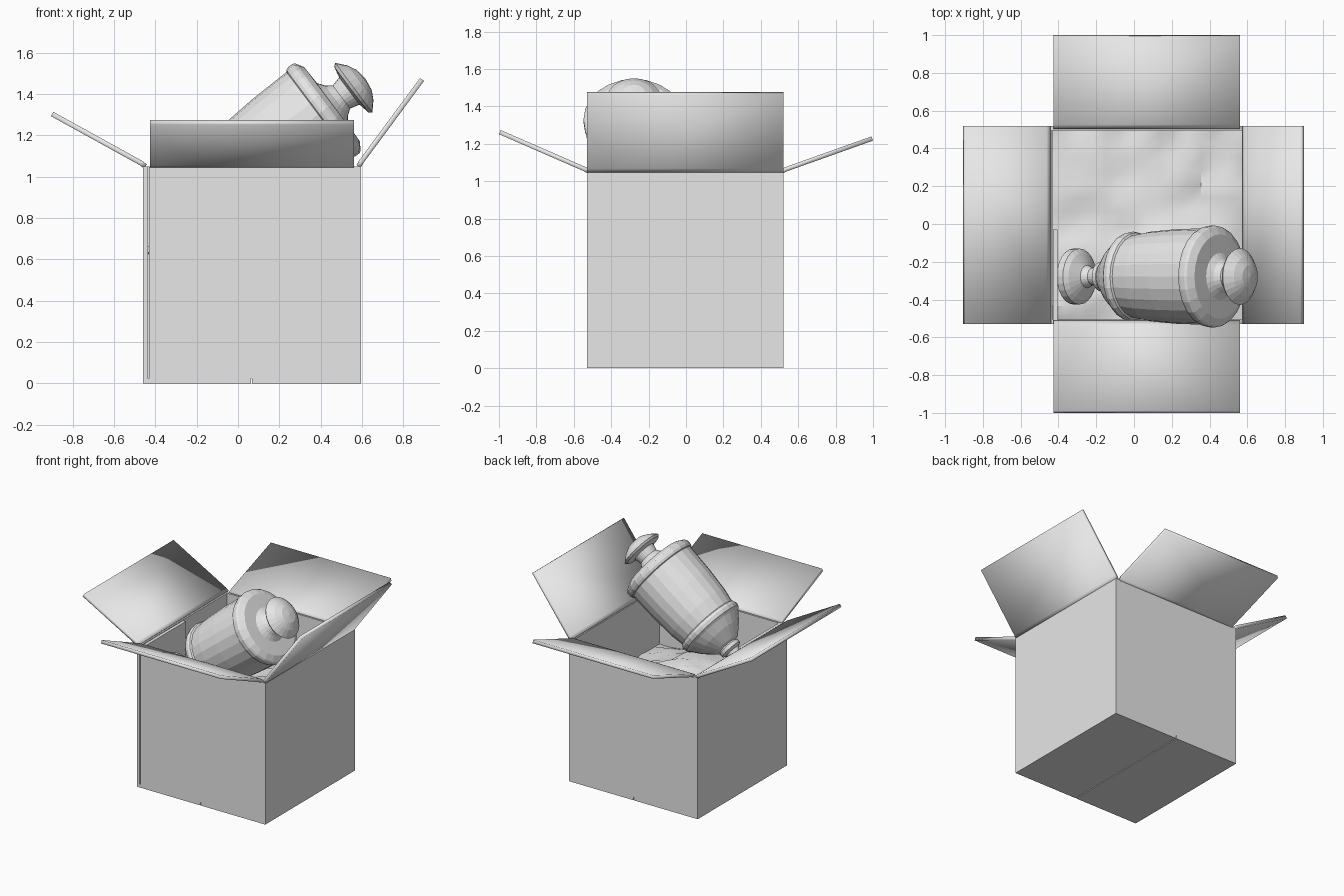
import bpy, bmesh, math, random
from mathutils import Vector, Matrix

if "Cube" in bpy.data.objects:
    bpy.data.objects.remove(bpy.data.objects["Cube"])

random.seed(4)
T = 0.024  # cardboard thickness

grey = bpy.data.materials.new("plain_grey")
grey.diffuse_color = (0.8, 0.8, 0.8, 1)
grey.use_nodes = True
grey.node_tree.nodes["Principled BSDF"].inputs["Base Color"].default_value = grey.diffuse_color


def finish(name, bm):
    mesh = bpy.data.meshes.new(name)
    bm.to_mesh(mesh)
    bm.free()
    mesh.materials.append(grey)
    ob = bpy.data.objects.new(name, mesh)
    bpy.context.collection.objects.link(ob)
    return ob


def smooth(ob, degrees):
    bpy.ops.object.select_all(action='DESELECT')
    ob.select_set(True)
    bpy.context.view_layer.objects.active = ob
    bpy.ops.object.shade_smooth_by_angle(angle=math.radians(degrees))


def card(name, path, lo, hi, place, soft=False):
    """Cardboard strip: a 2D centre line swept from lo to hi, then thickened."""
    bm = bmesh.new()
    rows = [[bm.verts.new(place(a, b, c)) for c in (lo, hi)] for a, b in path]
    for p, q in zip(rows, rows[1:]):
        bm.faces.new((p[0], q[0], q[1], p[1]))
    ob = finish(name, bm)
    mod = ob.modifiers.new("thickness", 'SOLIDIFY')
    mod.thickness = T
    mod.offset = 0
    mod.use_even_offset = True
    if soft:
        smooth(ob, 40)
    return ob


def plan(a, b, c):    # path in x, y
    return (a, b, c)


def across(a, b, c):  # path in x, z
    return (a, c, b)


def along(a, b, c):   # path in y, z
    return (c, a, b)


# Carton walls: one wrapped sheet ending in the inner glue tab
card("carton_walls",
     [(-0.418, -0.03), (-0.418, -0.518), (0.583, -0.518),
      (0.583, 0.508), (-0.448, 0.508), (-0.448, -0.53)],
     T, 1.05, plan)

# Bottom flaps meeting at a seam
card("bottom_flap_left", [(-0.46, T / 2), (0.062, T / 2)], -0.53, 0.52, across)
card("bottom_flap_right", [(0.068, T / 2), (0.595, T / 2)], -0.53, 0.52, across)

# Open top flaps, each with a softly bent hinge
FLAPS = [
    ("top_flap_left", -0.448, (-0.899, 1.303), -0.53, 0.52, across),
    ("top_flap_right", 0.583, (0.890, 1.470), -0.53, 0.52, across),
    ("top_flap_front", -0.518, (-0.995, 1.262), -0.425, 0.56, along),
    ("top_flap_back", 0.508, (0.996, 1.228), -0.425, 0.56, along),
]
for name, hinge, tip, lo, hi, place in FLAPS:
    start = Vector((hinge, 1.05))
    way = Vector(tip) - start
    bend = start + way.normalized() * 0.025 + Vector((0, 0.004))
    card(name, [tuple(start), tuple(bend), tip], lo, hi, place, soft=True)

# Crumpled packing paper, heaped slightly under the urn
bm = bmesh.new()
bmesh.ops.create_grid(bm, x_segments=14, y_segments=14, size=0.5)
for v in bm.verts:
    x, y = v.co.x * 1.005 + 0.068, v.co.y * 1.0 - 0.005
    heap = 0.09 * math.exp(-((x - 0.15) ** 2 + (y + 0.25) ** 2) / 0.06)
    v.co = (x, y, 0.645 + heap + random.uniform(-0.022, 0.022))
paper = finish("packing_paper", bm)
smooth(paper, 40)

# Urn: (distance along axis, radius), zero at the shoulder rim
FOOT = [(-0.94, 0), (-0.94, 0.13), (-0.925, 0.148), (-0.885, 0.148),
        (-0.865, 0.125), (-0.835, 0.06), (-0.80, 0.045), (-0.76, 0.055),
        (-0.745, 0.078), (-0.72, 0.08), (-0.71, 0.07)]
BODY = [(-0.70, 0.10), (-0.63, 0.17), (-0.57, 0.215), (-0.555, 0.232),
        (-0.53, 0.238), (-0.51, 0.232), (-0.503, 0.222), (-0.41, 0.238),
        (-0.25, 0.250), (-0.04, 0.256), (-0.035, 0.264), (-0.018, 0.270),
        (0.008, 0.270), (0.02, 0.262)]
LID = [(0.043, 0.224), (0.046, 0.125), (0.07, 0.092), (0.10, 0.070),
       (0.148, 0.082), (0.160, 0.138), (0.175, 0.150), (0.215, 0.105),
       (0.238, 0.06), (0.246, 0)]

AXIS = Vector((0.8, 0, 0.6))
POSE = (Matrix.Translation((0.42, -0.278, 1.325))
        @ AXIS.to_track_quat('Z', 'Y').to_matrix().to_4x4())


def lathe(name, profile, sides=24):
    bm = bmesh.new()
    pts = [bm.verts.new((r, 0, s)) for s, r in profile]
    edges = [bm.edges.new(pair) for pair in zip(pts, pts[1:])]
    bmesh.ops.spin(bm, geom=pts + edges, cent=(0, 0, 0), axis=(0, 0, 1),
                   angle=math.tau, steps=sides, use_duplicate=False)
    bmesh.ops.remove_doubles(bm, verts=bm.verts[:], dist=0.0005)
    bmesh.ops.recalc_face_normals(bm, faces=bm.faces[:])
    bm.transform(POSE)
    return finish(name, bm)


lathe("urn_foot", FOOT + BODY[:1])
lathe("urn_body", BODY)
lathe("urn_lid", BODY[-1:] + LID)
